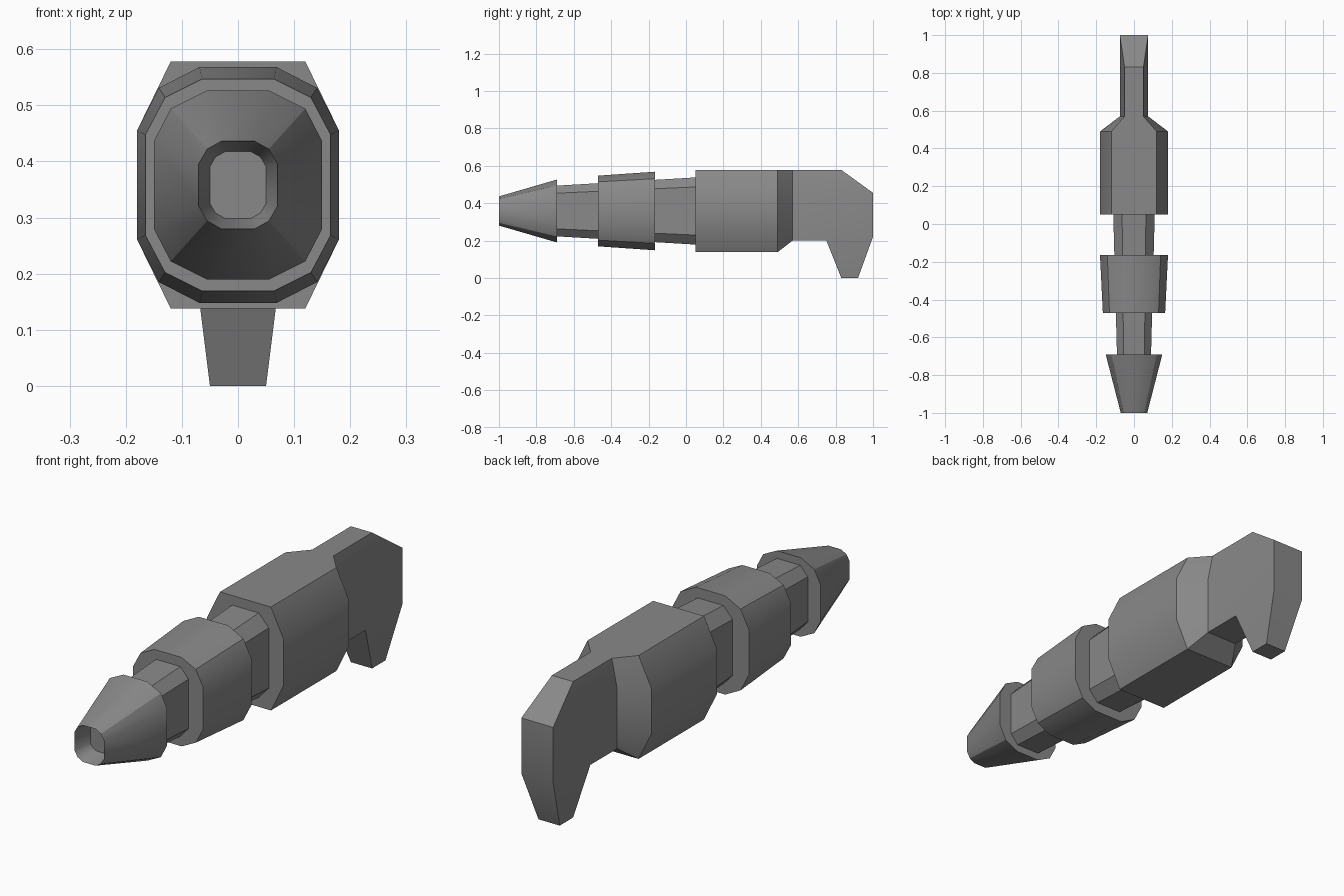
import bpy
import bmesh
import math

cube = bpy.data.objects.get("Cube")
if cube:
    bpy.data.objects.remove(cube, do_unlink=True)

metal = bpy.data.materials.new("grey_metal")
metal.use_nodes = True
grey = (0.25, 0.25, 0.25, 1)
metal.diffuse_color = grey
metal.node_tree.nodes["Principled BSDF"].inputs["Base Color"].default_value = grey


def finish(name, bm):
    """Turn a bmesh into a smooth-shaded object with sharp edges kept."""
    bmesh.ops.recalc_face_normals(bm, faces=bm.faces)
    mesh = bpy.data.meshes.new(name)
    bm.to_mesh(mesh)
    bm.free()
    mesh.materials.append(metal)
    obj = bpy.data.objects.new(name, mesh)
    bpy.context.collection.objects.link(obj)
    bpy.ops.object.select_all(action='DESELECT')
    obj.select_set(True)
    bpy.context.view_layer.objects.active = obj
    bpy.ops.object.shade_smooth_by_angle(angle=math.radians(30))
    return obj


def loft(name, sections):
    """Skin sections of (y, half outline from top to bottom), mirrored in x."""
    bm = bmesh.new()
    rings = []
    for y, half in sections:
        outline = half + [(-x, z) for x, z in reversed(half)]
        rings.append([bm.verts.new((x, y, z)) for x, z in outline])
    n = len(rings[0])
    for a, b in zip(rings, rings[1:]):
        for i in range(n):
            j = (i + 1) % n
            bm.faces.new((a[i], a[j], b[j], b[i]))
    bm.faces.new(rings[0])
    bm.faces.new(rings[-1])
    return finish(name, bm)


def sym(points, mid):
    """Mirror upper outline points (x, height above mid) downwards."""
    return ([(x, mid + h) for x, h in points]
            + [(x, mid - h) for x, h in reversed(points)])


MID = 0.358

# Nozzle with a recessed mouth
loft("nozzle", [
    (-0.92, sym([(0.022, 0.06), (0.04, 0.05), (0.05, 0.033)], MID)),
    (-1.0, sym([(0.03, 0.078), (0.055, 0.064), (0.07, 0.038)], MID)),
    (-0.69, sym([(0.056, 0.168), (0.12, 0.136), (0.15, 0.078)], MID)),
])

# Tapered barrel running through the collar
loft("barrel", [
    (-0.70, sym([(0.055, 0.135), (0.09, 0.095)], MID)),
    (0.06, sym([(0.063, 0.18), (0.11, 0.129)], MID)),
])

# Collar around the barrel
loft("collar", [
    (-0.47, sym([(0.064, 0.189), (0.13, 0.156), (0.165, 0.09)], MID)),
    (-0.165, sym([(0.069, 0.21), (0.141, 0.173), (0.18, 0.097)], MID)),
])

# Main body narrowing to the grip
body = sym([(0.12, 0.22), (0.18, 0.097)], MID)
loft("body", [
    (0.05, body),
    (0.49, body),
    (0.57, [(0.05, 0.578), (0.075, 0.455), (0.075, 0.261), (0.075, 0.2)]),
])

# Hooked grip: side outline (y, z), thinner at the top and the foot
outline = [(0.57, 0.578), (0.83, 0.578), (1.0, 0.455), (1.0, 0.22),
           (0.92, 0), (0.83, 0), (0.75, 0.2), (0.57, 0.2), (0.57, 0.455)]
panels = [(0, 1, 2, 8), (8, 2, 3, 6, 7), (6, 3, 4, 5)]
bm = bmesh.new()
sides = []
for s in (1, -1):
    verts = [bm.verts.new((s * (0.05 if z > 0.5 or z < 0.1 else 0.075), y, z))
             for y, z in outline]
    sides.append(verts)
    for panel in panels:
        bm.faces.new([verts[i] for i in panel])
right, left = sides
for i in range(len(outline)):
    j = (i + 1) % len(outline)
    bm.faces.new((right[i], right[j], left[j], left[i]))
finish("grip", bm)
